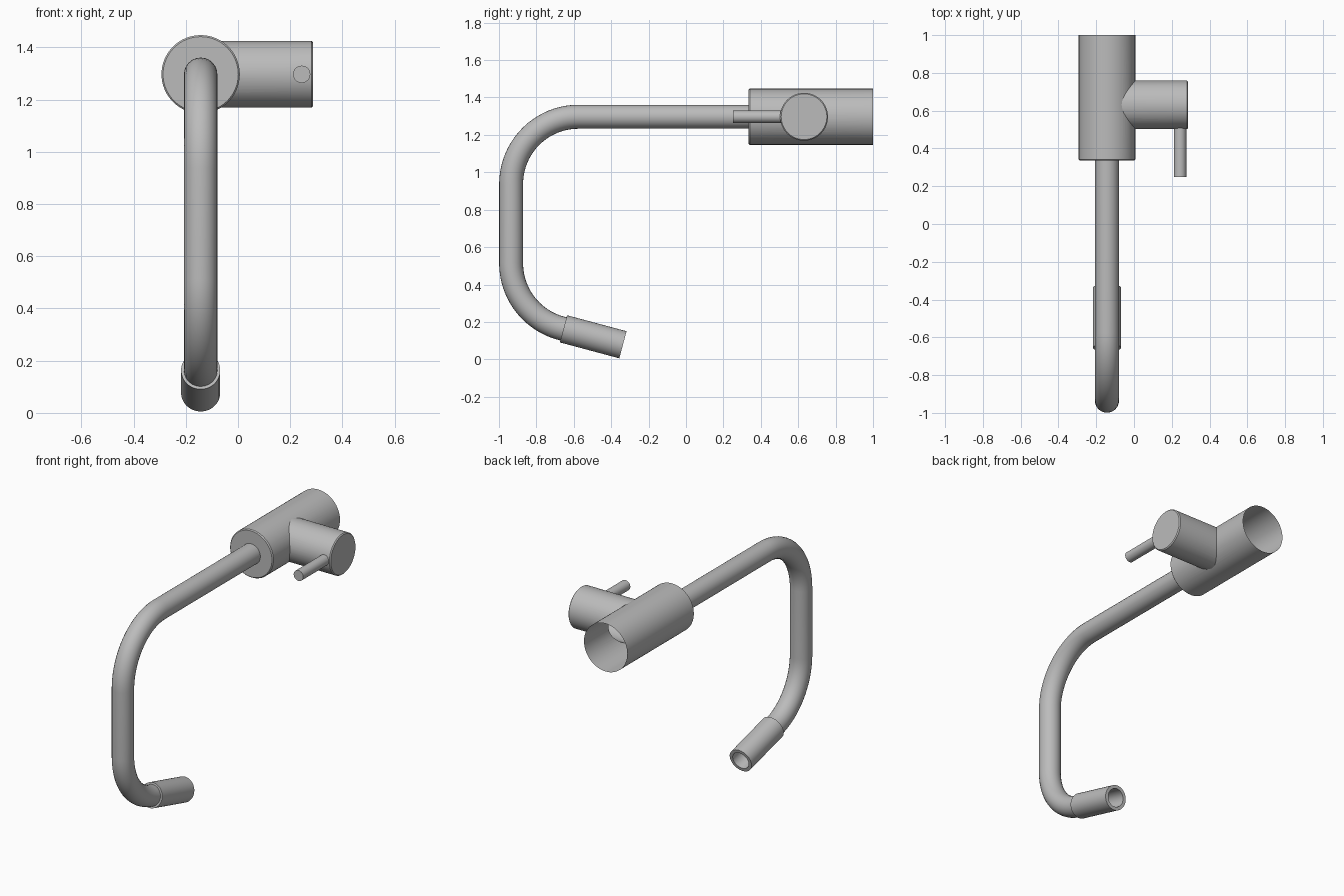
import bpy, bmesh, math
from mathutils import Vector

cube = bpy.data.objects.get("Cube")
if cube:
    bpy.data.objects.remove(cube, do_unlink=True)

# Single brushed metal colour
metal = bpy.data.materials.new("brushed_grey_metal")
metal.use_nodes = True
GREY = (0.5, 0.5, 0.5, 1)
metal.diffuse_color = GREY
metal.node_tree.nodes["Principled BSDF"].inputs["Base Color"].default_value = GREY

SPOUT_X, AXIS_Z = -0.143, 1.297


def smooth(obj):
    bpy.ops.object.select_all(action="DESELECT")
    obj.select_set(True)
    bpy.context.view_layer.objects.active = obj
    bpy.ops.object.shade_smooth_by_angle(angle=math.radians(30))


def lathe(name, profile, origin, direction, segments=64, start_cap=True, end_cap=True, loop=False):
    """Spin (radius, distance) pairs around an axis."""
    turn = Vector(direction).to_track_quat("Z", "Y")
    bm = bmesh.new()
    rings = []
    for r, d in profile:
        angles = [math.tau * i / segments for i in range(segments)]
        rings.append([bm.verts.new(Vector(origin) + turn @ Vector((r * math.cos(a), r * math.sin(a), d)))
                      for a in angles])
    pairs = list(zip(rings, rings[1:]))
    if loop:
        pairs.append((rings[-1], rings[0]))
    for a, b in pairs:
        for i in range(segments):
            j = (i + 1) % segments
            bm.faces.new((a[i], a[j], b[j], b[i]))
    if start_cap and not loop:
        bm.faces.new(rings[0][::-1])
    if end_cap and not loop:
        bm.faces.new(rings[-1])
    bmesh.ops.recalc_face_normals(bm, faces=bm.faces)
    mesh = bpy.data.meshes.new(name)
    bm.to_mesh(mesh)
    bm.free()
    mesh.materials.append(metal)
    obj = bpy.data.objects.new(name, mesh)
    bpy.context.collection.objects.link(obj)
    return obj


# Valve body with the side control barrel merged into it
body = lathe("valve_body", [(0.15, 0), (0.15, 0.659), (0.144, 0.665)],
             (SPOUT_X, 1, AXIS_Z), (0, -1, 0))
barrel = lathe("control_barrel", [(0.128, 0), (0.128, 0.424), (0.122, 0.43)],
               (SPOUT_X, 0.631, AXIS_Z), (1, 0, 0))
union = body.modifiers.new("merge", "BOOLEAN")
union.operation = "UNION"
union.solver = "EXACT"
union.object = barrel
merged = bpy.data.meshes.new_from_object(body.evaluated_get(bpy.context.evaluated_depsgraph_get()))
body.modifiers.clear()
body.data = merged
bpy.data.objects.remove(barrel, do_unlink=True)

# Open the back end, leaving a hollow shell
bm = bmesh.new()
bm.from_mesh(merged)
back = [f for f in bm.faces if f.calc_center_median().y > 0.999]
bmesh.ops.delete(bm, geom=back, context="FACES")
bm.to_mesh(merged)
bm.free()
smooth(body)

# Control lever
smooth(lathe("control_lever", [(0.033, 0), (0.033, 0.265)],
             (0.244, 0.515, AXIS_Z), (0, -1, 0), segments=32))

# Spout tube: straight, quarter bend, drop, bend back to a slight tilt
BEND, BEND_Y, LOW_Z = 0.36, -0.575, 0.514
TILT = math.radians(15)
nozzle_start = Vector((SPOUT_X, -0.655, 0.163))
nozzle_dir = Vector((0, math.cos(TILT), -math.sin(TILT)))


def arc(center_z, start, end, steps=20):
    angles = [math.radians(start + (end - start) * i / steps) for i in range(steps + 1)]
    return [(SPOUT_X, BEND_Y + BEND * math.cos(a), center_z + BEND * math.sin(a)) for a in angles]


path = [(SPOUT_X, 0.34, AXIS_Z)]
path += arc(AXIS_Z - BEND, 90, 180) + arc(LOW_Z, 180, 255)
path.append(tuple(nozzle_start + nozzle_dir * 0.01))
curve = bpy.data.curves.new("spout_tube", "CURVE")
curve.dimensions = "3D"
curve.bevel_depth = 0.064
curve.bevel_resolution = 10
spline = curve.splines.new("POLY")
spline.points.add(len(path) - 1)
for point, co in zip(spline.points, path):
    point.co = (*co, 1)
guide = bpy.data.objects.new("spout_path", curve)
bpy.context.collection.objects.link(guide)
tube_mesh = bpy.data.meshes.new_from_object(guide.evaluated_get(bpy.context.evaluated_depsgraph_get()))
bpy.data.objects.remove(guide, do_unlink=True)
tube_mesh.materials.clear()
tube_mesh.materials.append(metal)
tube = bpy.data.objects.new("spout_tube", tube_mesh)
bpy.context.collection.objects.link(tube)
smooth(tube)

# Hollow nozzle sleeve
smooth(lathe("nozzle", [(0.055, 0), (0.075, 0), (0.075, 0.329), (0.055, 0.329)],
             nozzle_start, nozzle_dir, segments=48, loop=True))
